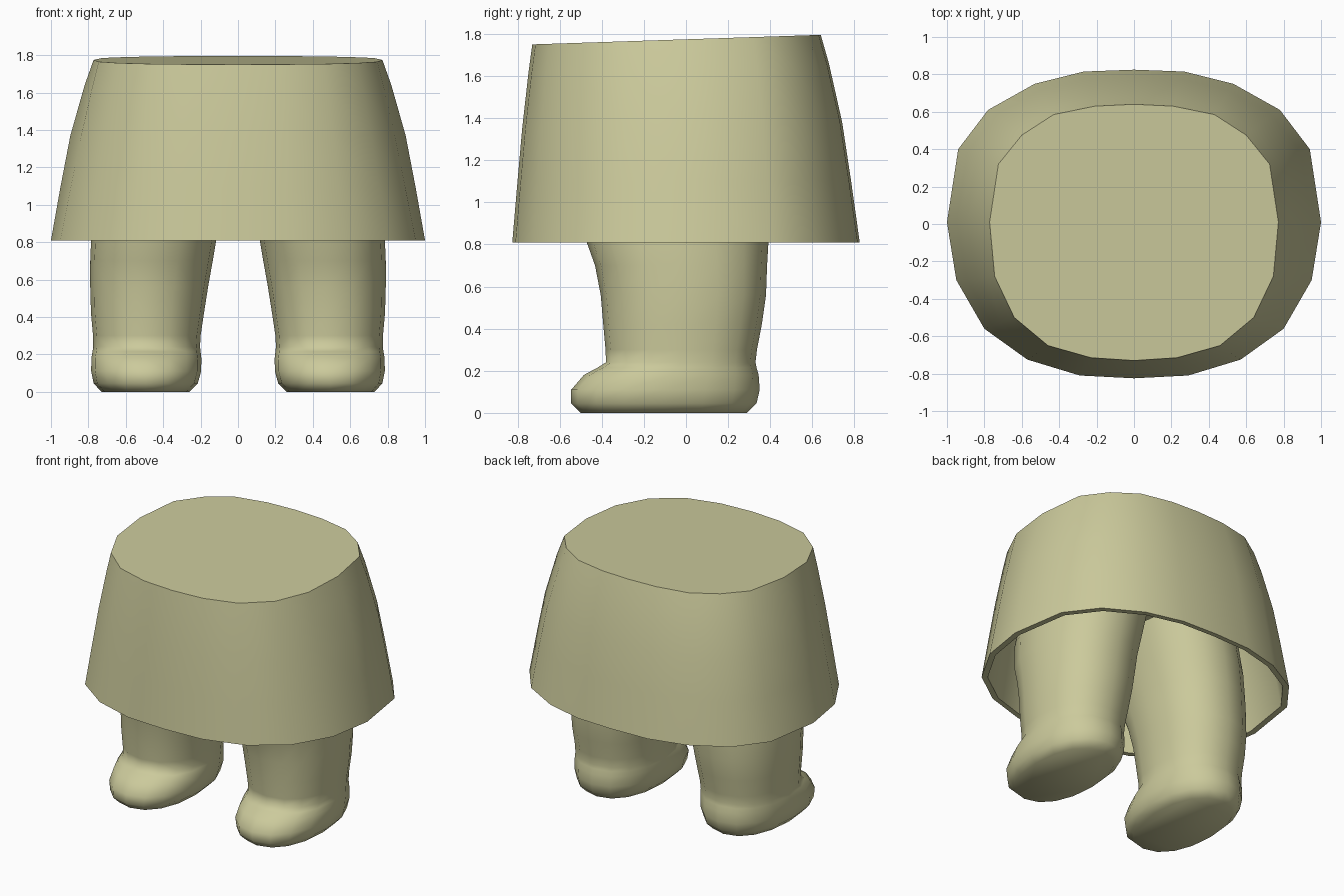
import bpy, bmesh, math

if "Cube" in bpy.data.objects:
    bpy.data.objects.remove(bpy.data.objects["Cube"])

mat = bpy.data.materials.new("khaki")
mat.diffuse_color = (0.60, 0.59, 0.33, 1)
mat.use_nodes = True
mat.node_tree.nodes["Principled BSDF"].inputs["Base Color"].default_value = mat.diffuse_color


def loft(name, rings, angle, cap_start=True, cap_end=True):
    """Skin a list of equal-length rings into one object."""
    bm = bmesh.new()
    vr = [[bm.verts.new(p) for p in r] for r in rings]
    n = len(vr[0])
    for a, b in zip(vr, vr[1:]):
        for i in range(n):
            j = (i + 1) % n
            bm.faces.new((a[i], a[j], b[j], b[i]))
    if cap_start:
        bm.faces.new(vr[0][::-1])
    if cap_end:
        bm.faces.new(vr[-1])
    bmesh.ops.recalc_face_normals(bm, faces=bm.faces)
    me = bpy.data.meshes.new(name)
    bm.to_mesh(me)
    bm.free()
    me.materials.append(mat)
    ob = bpy.data.objects.new(name, me)
    bpy.context.collection.objects.link(ob)
    bpy.ops.object.select_all(action='DESELECT')
    ob.select_set(True)
    bpy.context.view_layer.objects.active = ob
    bpy.ops.object.shade_smooth_by_angle(angle=math.radians(angle))
    return ob


def mirror_half(half):
    """Complete a right-hand half outline (back to front) into a loop."""
    return half + [(-x, y) for x, y in half[-2:0:-1]]


# Skirt: outer wall, hem and hollow inside
hem = mirror_half([(0, .825), (.27, .815), (.53, .75), (.78, .61), (.94, .40), (1, .01),
                   (.95, -.30), (.80, -.56), (.57, -.725), (.29, -.81), (0, -.825)])
waist = mirror_half([(0, .64), (.21, .63), (.43, .585), (.60, .475), (.725, .32), (.772, .01),
                     (.745, -.28), (.64, -.50), (.46, -.65), (.23, -.715), (0, -.73)])


def skirt_ring(t, bulge, scale=1.0, drop=0.0):
    ring = []
    for (hx, hy), (wx, wy) in zip(hem, waist):
        b = bulge if wy > -0.1 else bulge * 0.3
        x = (hx + (wx - hx) * t) * (1 + b) * scale
        y = (hy + (wy - hy) * t) * (1 + b) * scale
        top = 1.774 + 0.033 * wy - drop
        ring.append((x, y, 0.81 + (top - 0.81) * t))
    return ring


loft("skirt", [skirt_ring(1, 0, .95, .04), skirt_ring(.5, .03, .955), skirt_ring(0, 0, .96),
               skirt_ring(0, 0), skirt_ring(.3, .018), skirt_ring(.58, .033),
               skirt_ring(.86, .02), skirt_ring(1, 0)], 32)

# Legs with feet: z, inner x, outer x, front y, back y
sections = [(0, .26, .73, -.50, .29), (.045, .215, .772, -.545, .335),
            (.11, .197, .785, -.545, .35), (.18, .196, .784, -.485, .345),
            (.215, .20, .778, -.42, .335), (.24, .203, .774, -.38, .33),
            (.30, .20, .775, -.382, .337), (.42, .182, .786, -.393, .36),
            (.56, .16, .79, -.405, .38), (.70, .135, .79, -.432, .385),
            (.82, .115, .785, -.475, .392), (1.0, .07, .77, -.50, .40),
            (1.25, .01, .72, -.50, .40)]


def leg_ring(z, x0, x1, y0, y1, side, n=16):
    ring = []
    for i in range(n):
        a = 2 * math.pi * i / n
        c, s = math.cos(a), math.sin(a)
        x = (x0 + x1) / 2 + (x1 - x0) / 2 * math.copysign(abs(c) ** .9, c)
        y = (y0 + y1) / 2 + (y1 - y0) / 2 * math.copysign(abs(s) ** .9, s)
        ring.append((side * x, y, z))
    return ring


for side, label in ((1, "left_leg"), (-1, "right_leg")):
    loft(label, [leg_ring(*s, side) for s in sections], 60)
